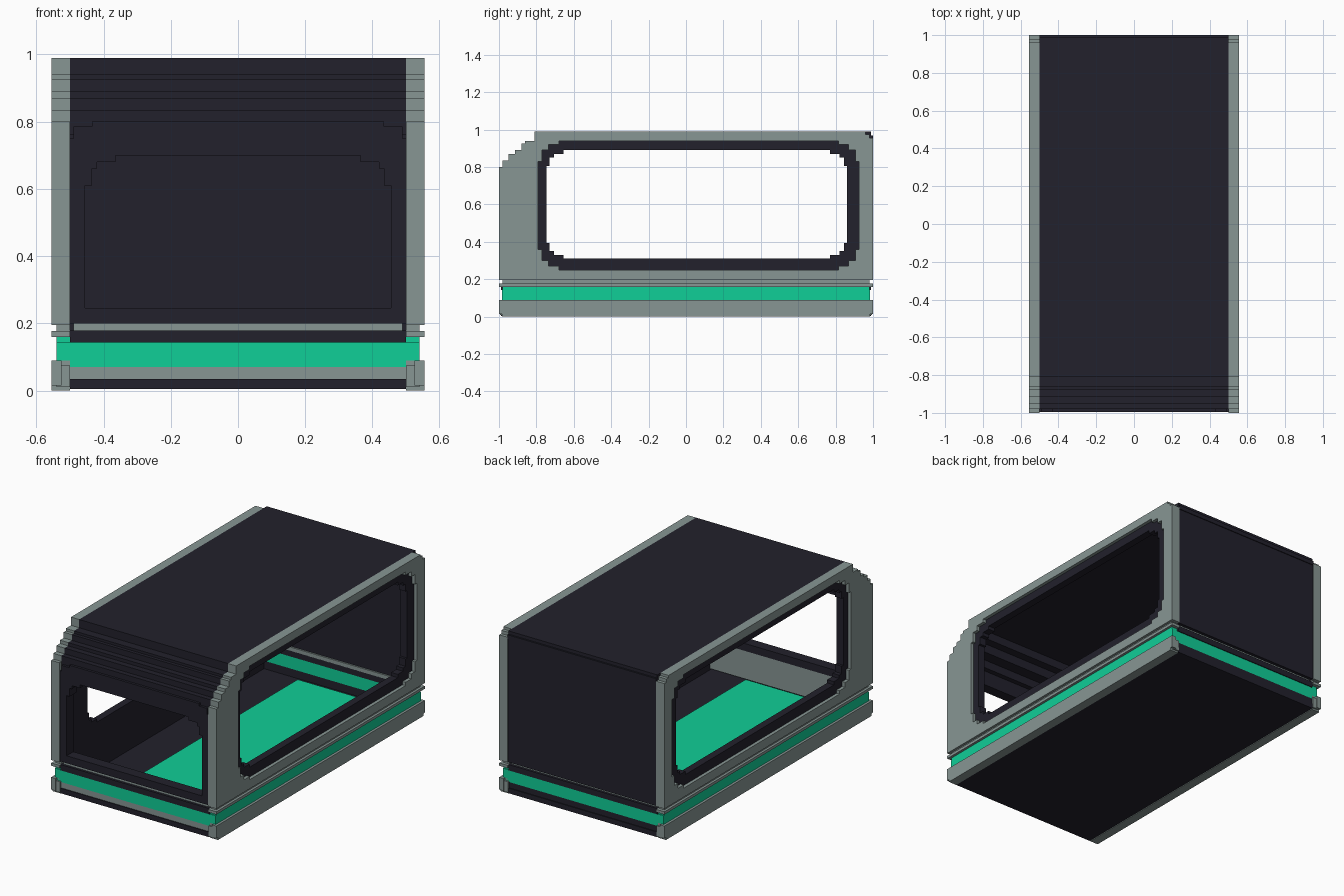
import bpy, bmesh
from mathutils import Vector

if "Cube" in bpy.data.objects:
    bpy.data.objects.remove(bpy.data.objects["Cube"])


def material(name, rgb):
    m = bpy.data.materials.new(name)
    m.diffuse_color = (*rgb, 1)
    m.use_nodes = True
    m.node_tree.nodes["Principled BSDF"].inputs["Base Color"].default_value = m.diffuse_color
    return m


DARK = material("dark_navy", (0.016, 0.015, 0.025))
GRAY = material("warm_gray", (0.245, 0.305, 0.295))
GREEN = material("bright_green", (0.005, 0.62, 0.31))


def prism(name, loops, axis, d0, d1, mat):
    """Solid from a 2D outline plus optional holes, between d0 and d1 on an axis."""
    bm = bmesh.new()
    for loop in loops:
        vs = [bm.verts.new((d0, a, b) if axis == 'x' else (a, d0, b)) for a, b in loop]
        for i in range(len(vs)):
            bm.edges.new((vs[i - 1], vs[i]))
    bmesh.ops.triangle_fill(bm, use_beauty=True, edges=bm.edges[:])
    ext = bmesh.ops.extrude_face_region(bm, geom=bm.faces[:])
    move = Vector((d1 - d0, 0, 0) if axis == 'x' else (0, d1 - d0, 0))
    bmesh.ops.translate(bm, vec=move, verts=[g for g in ext['geom'] if isinstance(g, bmesh.types.BMVert)])
    bmesh.ops.recalc_face_normals(bm, faces=bm.faces[:])
    me = bpy.data.meshes.new(name)
    bm.to_mesh(me)
    bm.free()
    me.materials.append(mat)
    ob = bpy.data.objects.new(name, me)
    bpy.context.collection.objects.link(ob)
    return ob


def box(name, x0, x1, y0, y1, z0, z1, mat):
    return prism(name, [[(y0, z0), (y1, z0), (y1, z1), (y0, z1)]], 'x', x0, x1, mat)


def both(fn, name, *args):
    """Build a part on the right side and mirror it to the left."""
    ob = fn(name, *args)
    ob.modifiers.new("mirror", 'MIRROR').use_axis = (True, False, False)


def stepped(a0, a1, b0, b1, st):
    """Rectangle with staircase corners; st runs from the vertical to the horizontal edge."""
    r = st[::-1]
    return ([(a0 + u, b0 + v) for u, v in st] + [(a1 - u, b0 + v) for u, v in r] +
            [(a1 - u, b1 - v) for u, v in st] + [(a0 + u, b1 - v) for u, v in r])


OUT = [(0, .11), (.02, .11), (.02, .05), (.055, .05), (.055, .02), (.11, .02), (.11, 0)]
INN = [(0, .085), (.015, .085), (.015, .04), (.04, .04), (.04, .02), (.09, .02), (.09, 0)]
frame_out = stepped(-.79, .925, .25, .94, OUT)
frame_in = stepped(-.745, .86, .31, .89, INN)

# Staircase at the top front edge, shared by the walls and the roof
stairs = [(-.98, .80), (-.98, .835), (-.95, .835), (-.95, .87), (-.915, .87), (-.915, .89),
          (-.88, .89), (-.88, .925), (-.86, .925), (-.86, .94), (-.81, .94), (-.81, .99)]

# Side walls with window openings
wall = [(-1, .195), (-1, .80)] + stairs + [(.96, .99), (.96, .975), (.98, .975), (.98, .955),
                                          (1, .955), (1, .195)]
both(prism, "side_wall", [wall, frame_out], 'x', .50, .555, GRAY)
both(prism, "window_frame", [frame_out, frame_in], 'x', .502, .535, DARK)
lining = [(-.95, .02), (-.95, .82), (-.87, .88), (-.8, .94), (.96, .94), (.96, .02)]
both(prism, "wall_lining", [lining, frame_in], 'x', .49, .502, DARK)

# Lower side bands
both(box, "side_skirt", .50, .555, -.985, .985, 0, .09, GRAY)
both(box, "side_stripe", .50, .54, -.98, .98, .09, .16, GREEN)
both(box, "side_trim", .50, .555, -1, 1, .16, .177, GRAY)
both(box, "side_groove", .50, .54, -.98, .98, .177, .195, GRAY)

# Corner blocks and small strips on the posts
for end, s in (("front", -1), ("back", 1)):
    y0, y1 = sorted((s * 1.0, s * .965))
    both(box, end + "_skirt_corner", .525, .555, y0, y1, .015, .09, GRAY)
    y0, y1 = sorted((s * .995, s * .975))
    both(box, end + "_lower_post", .50, .54, y0, y1, .01, .075, GRAY)

# Roof shell with stepped front
inner = [(1, .945), (-.78, .945), (-.78, .895), (-.83, .895), (-.83, .84), (-.90, .84),
         (-.90, .79), (-.93, .79), (-.93, .76), (-.98, .76)]
prism("roof", [stairs + [(.99, .99), (.99, .97), (1, .97)] + inner], 'x', -.50, .50, DARK)

# Windscreen wall: stepped brow and opening
half_out = [(.50, .20), (.50, .75), (.49, .75), (.49, .785), (.435, .785), (.435, .80)]
half_in = [(.455, .245), (.455, .61), (.435, .61), (.435, .66), (.42, .66), (.42, .68),
           (.365, .68), (.365, .70)]
sym = lambda h: h + [(-x, z) for x, z in h[::-1]]
prism("windscreen_wall", [sym(half_out), sym(half_in)], 'y', -.995, -.93, DARK)

# Back wall
box("back_wall", -.50, .50, .96, .995, .195, .96, DARK)

# Lower bands on both ends
for end, s in (("front", -1), ("back", 1)):
    def band(name, half, depth, z0, z1, mat, back=.95):
        y0, y1 = sorted((s * back, s * depth))
        box(end + name, -half, half, y0, y1, z0, z1, mat)
    band("_groove", .49, .975, .177, .20, GRAY)
    band("_upper_trim", .50, .99, .143, .178, DARK)
    band("_stripe", .54, .985, .07, .143, GREEN)
    band("_lower_trim", .50, .985, .035, .07, GRAY if s < 0 else DARK)
    band("_sill", .50, .99, .004, .035, DARK)
box("front_inner_panel", -.49, .49, -.95, -.93, .03, .20, GRAY)

# Floor and green aisle
box("floor", -.50, .50, -.97, .97, .004, .022, DARK)
box("floor_aisle", -.25, .25, -.93, .93, .022, .028, GREEN)
